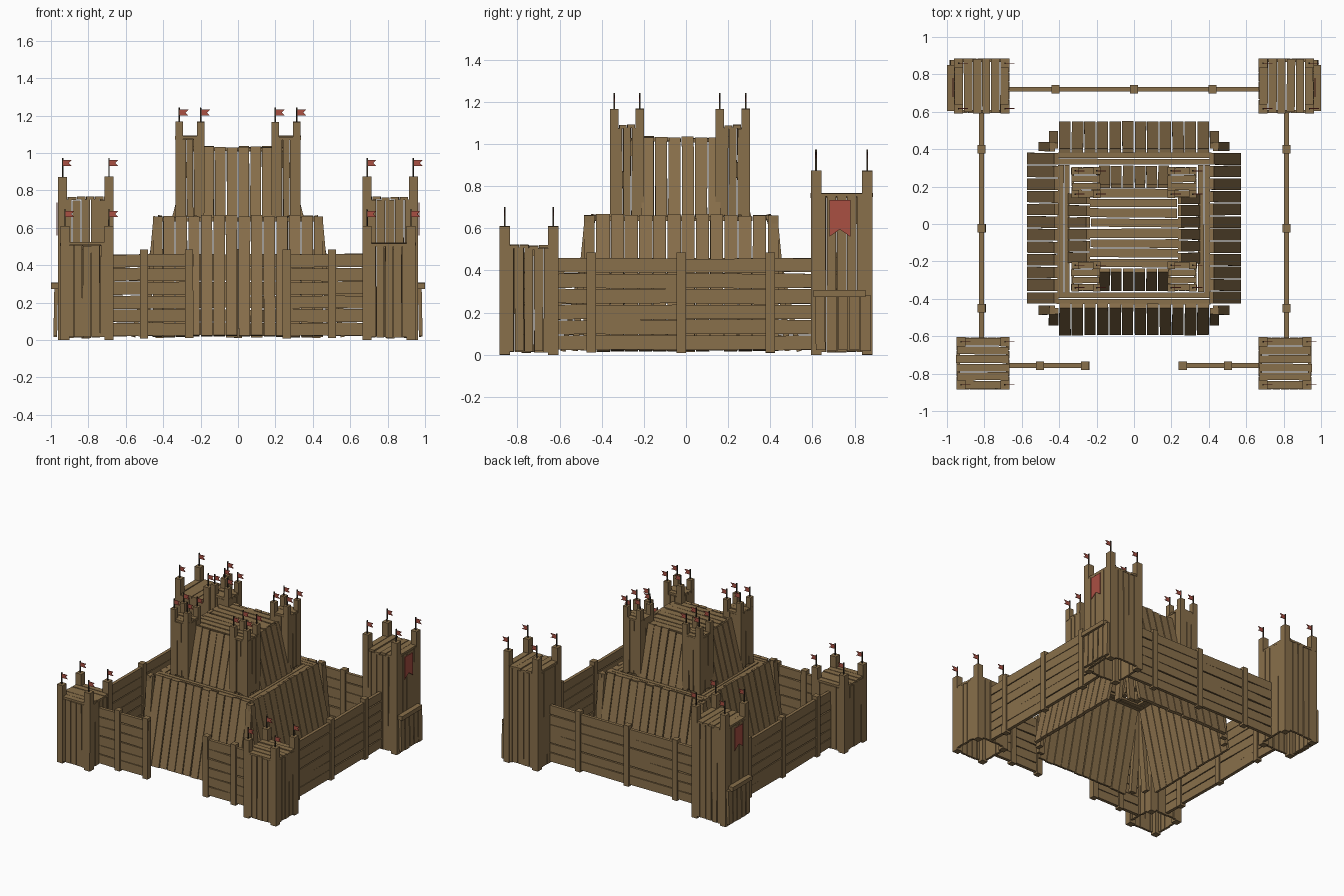
import bpy, bmesh, random
from mathutils import Vector as V

if "Cube" in bpy.data.objects:
    bpy.data.objects.remove(bpy.data.objects["Cube"])
random.seed(4)
R = random.uniform


def mat(name, col):
    m = bpy.data.materials.new(name)
    m.diffuse_color = (*col, 1)
    m.use_nodes = True
    m.node_tree.nodes["Principled BSDF"].inputs["Base Color"].default_value = m.diffuse_color
    return m


WOOD = mat("wood", (0.25, 0.16, 0.07))
IRON = mat("dark_wood", (0.05, 0.035, 0.02))
RED = mat("red_cloth", (0.40, 0.08, 0.055))


def finish(bm, name, m):
    bmesh.ops.recalc_face_normals(bm, faces=bm.faces)
    me = bpy.data.meshes.new(name)
    bm.to_mesh(me)
    bm.free()
    me.materials.append(m)
    ob = bpy.data.objects.new(name, me)
    bpy.context.collection.objects.link(ob)
    return ob


def plank(bm, a, b, side, w, t, jit=0.004):
    """Rough board from a to b, width w along side, thickness t."""
    a, b, side = V(a), V(b), V(side).normalized()
    d = (b - a).normalized()
    n = d.cross(side).normalized() * t / 2
    rings = []
    for p, s in ((a, -1), (b, 1)):
        p = p + d * s * R(-jit, jit)
        l, r = (side * (w / 2 - R(0, jit)) for _ in range(2))
        rings.append([bm.verts.new(q) for q in (p - l - n, p + r - n, p + r + n, p - l + n)])
    lo, hi = rings
    bm.faces.new(lo[::-1])
    bm.faces.new(hi)
    for i in range(4):
        j = (i + 1) % 4
        bm.faces.new((lo[i], lo[j], hi[j], hi[i]))


def post(bm, x, y, z0, z1, w):
    plank(bm, (x, y, z0), (x, y, z1), (1, 0, 0), w, w, 0.001)


def cloth(bm, o, u, w, h, drop):
    """Swallow-tailed cloth: corner o, fly direction u, cut depth drop."""
    o, u = V(o), V(u)
    side = V((0, 0, 1)) if u.z == 0 else V((0, 1, 0))
    t = u.cross(side) * 0.002
    pts = [(0, 0), (w, 0), (w - drop, h / 2), (w, h), (0, h)]
    f, k = ([bm.verts.new(o + u * p + side * q + s * t) for p, q in pts] for s in (1, -1))
    for c in (f, k):
        bm.faces.new((c[0], c[1], c[2]))
        bm.faces.new((c[0], c[2], c[4]))
        bm.faces.new((c[2], c[3], c[4]))
    for i in range(5):
        j = (i + 1) % 5
        bm.faces.new((f[i], f[j], k[j], k[i]))


def flag(poles, flags, x, y, z, h):
    post(poles, x, y, z - 0.01, z + h, 0.008)
    cloth(flags, (x, y, z + h - 0.042), (1, 0, 0), 0.05, 0.032, 0.016)


def tower(name, x0, x1, y0, y1, z0, deck, top, w, n, fh, along_x):
    """Plank-clad tower; the bounds are the corner post centres."""
    bm, pl, fl = bmesh.new(), bmesh.new(), bmesh.new()
    for x in (x0, x1):
        for y in (y0, y1):
            post(bm, x, y, z0, top, w)
            flag(pl, fl, x, y, top, fh)
    # cladding
    for i in range(n):
        k = (i + 0.5) / n
        x, y = x0 + (x1 - x0) * k, y0 + (y1 - y0) * k
        sx, sy = (x1 - x0) / n, (y1 - y0) / n
        for yy in (y0 - w * .3, y1 + w * .3):
            plank(bm, (x, yy, z0 + .015), (x, yy, deck - .015), (1, 0, 0), sx, w * .35)
        for xx in (x0 - w * .3, x1 + w * .3):
            plank(bm, (xx, y, z0 + .015), (xx, y, deck - .015), (0, 1, 0), sy, w * .35)
    # roof deck
    e = w * .45
    m = n + 1
    for i in range(m):
        k = (i + 0.5) / m
        z = deck - .008 + R(-.004, .004)
        if along_x:
            y = y0 - e + (y1 - y0 + 2 * e) * k
            plank(bm, (x0 - e, y, z), (x1 + e, y, z), (0, 1, 0), (y1 - y0 + 2 * e) / m, .016)
        else:
            x = x0 - e + (x1 - x0 + 2 * e) * k
            plank(bm, (x, y0 - e, z), (x, y1 + e, z), (1, 0, 0), (x1 - x0 + 2 * e) / m, .016)
    finish(bm, name, WOOD)
    finish(pl, name + "_flagpoles", IRON)
    finish(fl, name + "_flags", RED)


def wall(name, a, b, posts):
    """Horizontal board wall from a to b with posts at fractions."""
    bm = bmesh.new()
    a, b = V((*a, 0)), V((*b, 0))
    cuts = sorted({0, 1, *posts})
    for i in range(6):
        z = 0.057 + i * 0.0735
        for p, q in zip(cuts, cuts[1:]):
            u, v = a.lerp(b, p), a.lerp(b, q)
            u.z, v.z = z + R(-.003, .003), z + R(-.003, .003)
            plank(bm, u, v, (0, 0, 1), 0.073, 0.025, 0.005)
    for p in posts:
        c = a.lerp(b, p)
        post(bm, c.x, c.y, 0.01, 0.485, 0.045)
    finish(bm, name, WOOD)


def sloped(name, cy, hx, hy, n, base, top, z0, z1, t):
    """Four leaning plank sides; base/top are (x, y) distances from the axis."""
    bm = bmesh.new()
    for s in (-1, 1):
        for i in range(n):
            k = (i + 0.5) / n * 2 - 1
            plank(bm, (k * hx, cy + s * base[1], z0), (k * hx, cy + s * top[1], z1 + R(-.005, .005)),
                  (1, 0, 0), 2 * hx / n - .002, t)
            plank(bm, (s * base[0], cy + k * hy, z0), (s * top[0], cy + k * hy, z1 + R(-.005, .005)),
                  (0, 1, 0), 2 * hy / n - .002, t)
    finish(bm, name, WOOD)


CY = -0.023
# outer towers
for s, side in ((-1, "left"), (1, "right")):
    xa, xb = sorted((s * 0.69, s * 0.925))
    tower("front_tower_" + side, xa, xb, -0.86, -0.63, 0, 0.52, 0.61, 0.05, 5, 0.09, True)
    xa, xb = sorted((s * 0.69, s * 0.938))
    tower("back_tower_" + side, xa, xb, 0.617, 0.86, 0, 0.765, 0.873, 0.05, 5, 0.10, False)
    # outer apron boards, shelf and hanging banner
    bm = bmesh.new()
    for i in range(5):
        y = 0.61 + (i + .5) * 0.054
        plank(bm, (s * .977, y, .02), (s * .972, y, .28), (0, 1, 0), .05, .02)
    plank(bm, (s * .965, .605, .29), (s * .965, .85, .29), (0, 0, 1), .034, .07, .001)
    finish(bm, "shelf_" + side, WOOD)
    bm = bmesh.new()
    cloth(bm, (s * .968, .68, .735), (0, 0, -1), .175, .10, .035)
    finish(bm, "banner_" + side, RED)
    # palisade walls
    wall("side_wall_" + side, (s * .815, -.61), (s * .815, .6), (.132, .486, .835))
    wall("front_wall_" + side, (s * .24, -.757), (s * .67, -.757), (.05, .61))
wall("back_wall", (-.67, .72), (.67, .72), (.187, .5, .813))

# lower keep, sloping sides
sloped("lower_keep", CY, .403, .405, 12, (.56, .56), (.415, .415), .02, .66, .024)
# lower keep corners
bm = bmesh.new()
for sx in (-1, 1):
    for sy in (-1, 1):
        plank(bm, (sx * .43, CY + sy * .505, .02), (sx * .43, CY + sy * .442, .66), (1, 0, 0), .052, .03, .002)
        plank(bm, (sx * .495, CY + sy * .437, .02), (sx * .437, CY + sy * .437, .66), (0, 1, 0), .052, .03, .002)
finish(bm, "lower_keep_corners", WOOD)
# walkway around the lower keep top
bm = bmesh.new()
for s in (-1, 1):
    for r in (.392, .358):
        y = CY + s * r
        plank(bm, (-.41, y, .645), (.41, y, .645), (0, 1, 0), .034, .02)
        plank(bm, (s * r, CY - .34, .645), (s * r, CY + .34, .645), (1, 0, 0), .034, .02)
finish(bm, "walkway", WOOD)

# upper keep, sloping sides and deck
sloped("upper_keep", CY, .19, .19, 6, (.345, .325), (.245, .225), .645, 1.03, .02)
bm = bmesh.new()
for i in range(8):
    y = CY - .215 + (i + .5) * .054
    plank(bm, (-.235, y, 1.02), (.235, y, 1.02 + R(-.004, .004)), (0, 1, 0), .053, .018, .008)
finish(bm, "upper_deck", WOOD)
# upper keep corner turrets
for sx, a in ((-1, "left"), (1, "right")):
    xa, xb = sorted((sx * .2, sx * .315))
    for ya, yb, b in ((-.34, -.22, "front"), (.16, .284, "back")):
        tower("turret_%s_%s" % (b, a), xa, xb, ya, yb, .645, 1.09, 1.167, .041, 3, .075, True)
